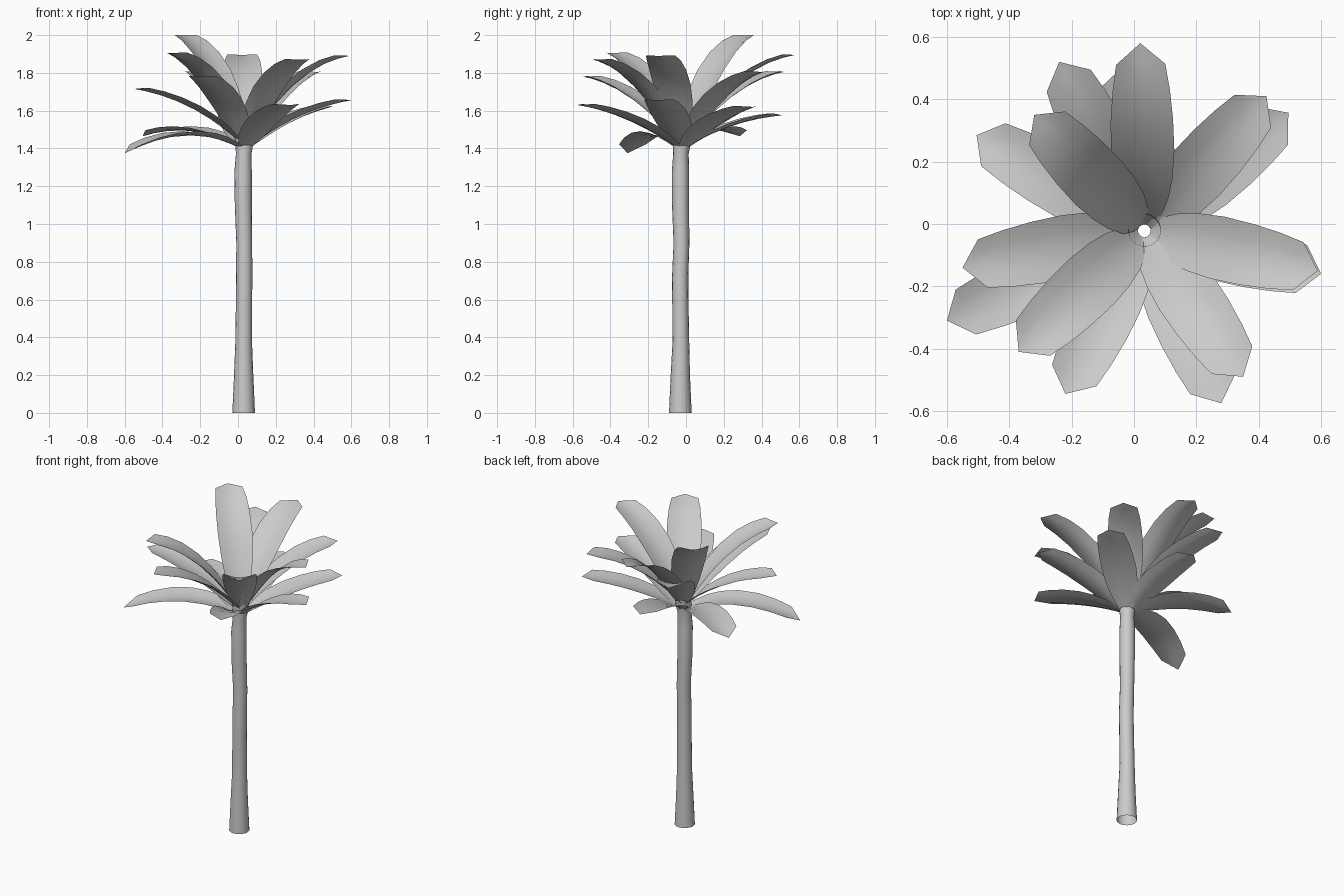
import bpy
import bmesh
import math
from mathutils import Vector

cube = bpy.data.objects.get("Cube")
if cube:
    bpy.data.objects.remove(cube, do_unlink=True)

grey = bpy.data.materials.new("plain_grey")
grey.use_nodes = True
COLOUR = (0.6, 0.6, 0.6, 1)
grey.diffuse_color = COLOUR
grey.node_tree.nodes["Principled BSDF"].inputs["Base Color"].default_value = COLOUR


def skin(name, rows, closed=False):
    """Join rows of points into a smooth open surface."""
    bm = bmesh.new()
    verts = [[bm.verts.new(p) for p in row] for row in rows]
    for low, high in zip(verts, verts[1:]):
        count = len(low)
        for i in range(count if closed else count - 1):
            j = (i + 1) % count
            bm.faces.new((low[i], low[j], high[j], high[i]))
    bmesh.ops.remove_doubles(bm, verts=bm.verts, dist=0.0005)
    mesh = bpy.data.meshes.new(name)
    bm.to_mesh(mesh)
    bm.free()
    for poly in mesh.polygons:
        poly.use_smooth = True
    mesh.materials.append(grey)
    obj = bpy.data.objects.new(name, mesh)
    bpy.context.collection.objects.link(obj)
    return obj


# Trunk: hollow, gently wavering tube given as x, y, z, radius
TRUNK = [(.03, -.03, 0, .06), (.03, -.03, .2, .051), (.03, -.027, .38, .044),
         (.032, -.03, .6, .043), (.033, -.031, .72, .043), (.033, -.024, .9, .042),
         (.028, -.029, 1.1, .045), (.027, -.029, 1.28, .046), (.03, -.027, 1.37, .041),
         (.033, -.023, 1.42, .047), (.034, -.02, 1.5, .053)]
SIDES = 16
rings = []
for x, y, z, r in TRUNK:
    angles = [math.tau * i / SIDES for i in range(SIDES)]
    rings.append([(x + r * math.cos(a), y + r * math.sin(a), z) for a in angles])
skin("trunk", rings, closed=True)

# Fronds: each arches from the crown to its tip
CROWN = Vector((.033, -.022, 0))
OUTLINE = [(0, .035), (.08, .058), (.18, .08), (.3, .094), (.45, .102), (.62, .1),
           (.77, .092), (.9, .079), (1, 0)]
TIPS = [(.02, .58, 1.895), (-.03, .51, 1.575), (.425, .41, 1.805), (.495, .357, 1.62),
        (.59, -.15, 1.89), (.6, -.16, 1.655), (.35, -.49, 1.87), (.28, -.575, 1.63),
        (-.22, -.545, 1.78), (-.37, -.41, 1.905), (-.55, -.14, 1.715), (-.6, -.31, 1.375),
        (-.505, .285, 1.465), (-.32, .35, 2.0), (-.24, .52, 1.805)]


def frond(number, tip):
    tip = Vector(tip)
    out = Vector((tip.x - CROWN.x, tip.y - CROWN.y, 0))
    reach = out.length
    out.normalize()
    side = Vector((-out.y, out.x, 0))
    start = CROWN + out * .02 + Vector((0, 0, 1.4 if tip.z < 1.7 else 1.43))
    bend = CROWN + out * reach * .47 + Vector((0, 0, max(1.55, tip.z - .05)))
    rows = []
    for t, half in OUTLINE:
        mid = start * (1 - t) ** 2 + bend * 2 * t * (1 - t) + tip * t * t
        tangent = (bend - start) * (1 - t) + (tip - bend) * t
        up = tangent.cross(side).normalized()
        # Edges curl up slightly along the whole length
        cup = half * .22
        rows.append([mid + side * half * s + up * cup * s * s
                     for s in (-1, -.5, 0, .5, 1)])
    skin(f"frond_{number}", rows)


for number, tip in enumerate(TIPS, 1):
    frond(number, tip)
